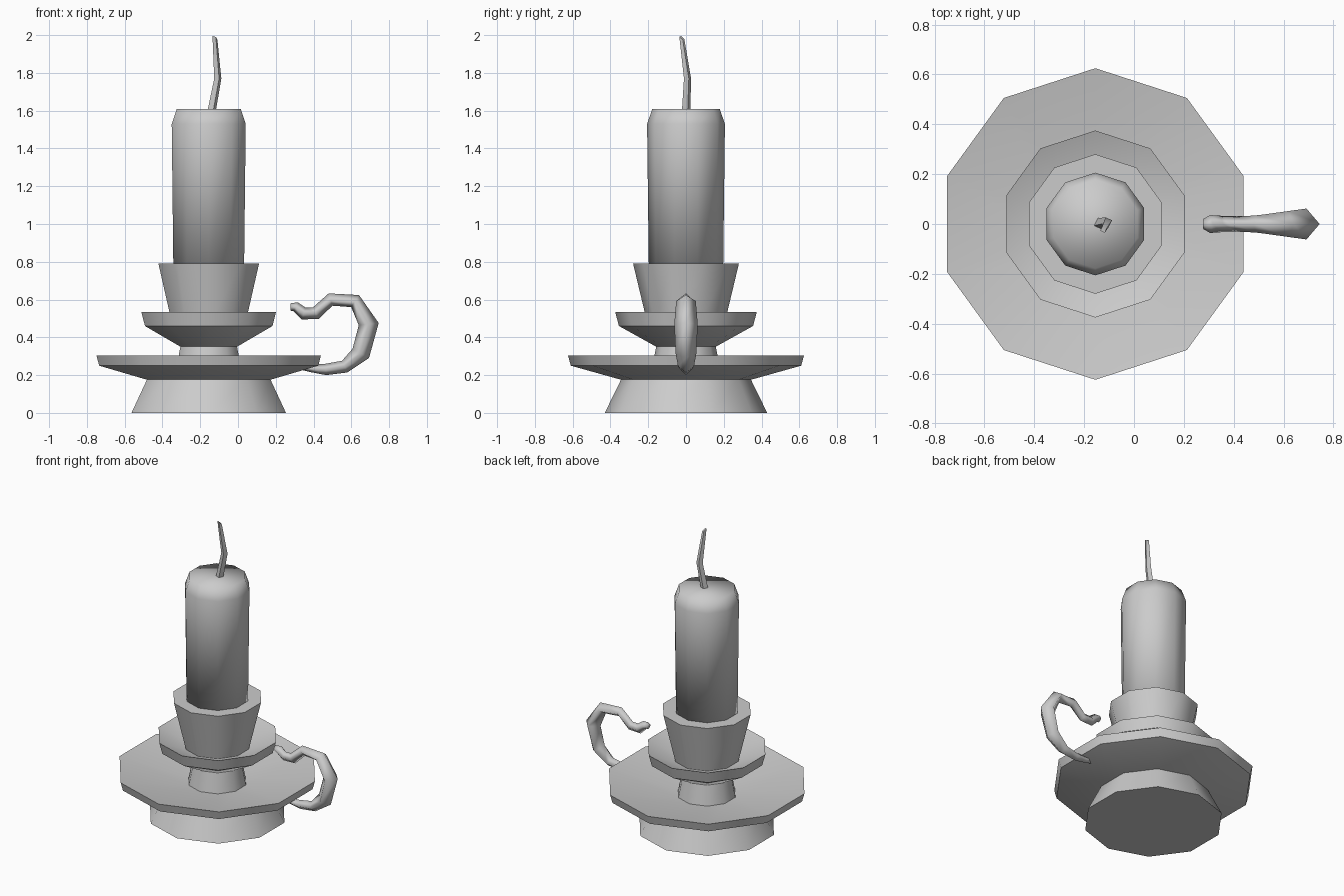
import bpy
import math
from mathutils import Vector

cube = bpy.data.objects.get("Cube")
if cube:
    bpy.data.objects.remove(cube)

AXIS_X = -0.155
SIDES = 10

grey = bpy.data.materials.new("plain grey")
grey.use_nodes = True
colour = (0.6, 0.6, 0.6, 1)
grey.diffuse_color = colour
grey.node_tree.nodes["Principled BSDF"].inputs["Base Color"].default_value = colour


def loft(name, rings, smooth_angle):
    """Skin a list of equal-length point rings and cap both ends."""
    n = len(rings[0])
    verts = [p for ring in rings for p in ring]
    faces = [tuple(reversed(range(n))), tuple(range(len(verts) - n, len(verts)))]
    for r in range(len(rings) - 1):
        for i in range(n):
            a, b = r * n + i, r * n + (i + 1) % n
            faces.append((a, b, b + n, a + n))
    mesh = bpy.data.meshes.new(name)
    mesh.from_pydata(verts, [], faces)
    mesh.materials.append(grey)
    obj = bpy.data.objects.new(name, mesh)
    bpy.context.collection.objects.link(obj)
    bpy.ops.object.select_all(action='DESELECT')
    obj.select_set(True)
    bpy.context.view_layer.objects.active = obj
    bpy.ops.object.mode_set(mode='EDIT')
    bpy.ops.mesh.select_all(action='SELECT')
    bpy.ops.mesh.normals_make_consistent(inside=False)
    bpy.ops.object.mode_set(mode='OBJECT')
    if smooth_angle >= 180:
        bpy.ops.object.shade_smooth()
    else:
        bpy.ops.object.shade_smooth_by_angle(angle=math.radians(smooth_angle))
    return obj


def turned(name, profile, smooth_angle=40):
    """Ten-sided turned part from (radius, height) pairs."""
    angles = [math.pi / 2 + math.tau * i / SIDES for i in range(SIDES)]
    return loft(name, [[(AXIS_X + r * math.cos(a), r * math.sin(a), z) for a in angles]
                       for r, z in profile], smooth_angle)


# Holder, from the foot up; both dishes are hollowed towards the middle
turned("foot", [(0.43, 0), (0.342, 0.18)])
turned("drip_plate", [(0.342, 0.175), (0.61, 0.25), (0.625, 0.305), (0.18, 0.22)])
turned("neck", [(0.185, 0.21), (0.157, 0.355)])
turned("saucer", [(0.157, 0.35), (0.355, 0.46), (0.375, 0.535), (0.2, 0.465)])
turned("candle_cup", [(0.2, 0.455), (0.28, 0.79)])

# Candle with a softened top
turned("candle", [(0.197, 0.78), (0.206, 1.53), (0.178, 1.61)], 180)

# Bent square wick: centre x, y, z and half width
wick_path = [(-0.143, 0, 1.58, 0.024), (-0.107, 0.008, 1.77, 0.02), (-0.122, -0.022, 1.985, 0.014)]
wick_rings = []
for k, (x, y, z, r) in enumerate(wick_path):
    ring = []
    for i in range(4):
        a = math.radians(20 + 90 * i)
        dx, dy = r * math.cos(a), r * math.sin(a)
        tilt = -0.6 * (dx + dy) if k == 2 else 0
        ring.append((x + dx, y + dy, z + tilt))
    wick_rings.append(ring)
loft("wick", wick_rings, 50)

# Curled handle of diamond section: x, z, half thickness, half width
handle_path = [
    (0.3, 0.255, 0.018, 0.02), (0.39, 0.235, 0.02, 0.025), (0.465, 0.23, 0.03, 0.032),
    (0.565, 0.245, 0.034, 0.042), (0.65, 0.315, 0.05, 0.055), (0.692, 0.47, 0.053, 0.062),
    (0.62, 0.592, 0.038, 0.052), (0.49, 0.6, 0.034, 0.034), (0.412, 0.528, 0.034, 0.031),
    (0.348, 0.526, 0.033, 0.033), (0.305, 0.562, 0.026, 0.036), (0.278, 0.56, 0.02, 0.02),
]
points = [Vector((x, 0, z)) for x, z, _, _ in handle_path]
handle_rings = []
for i, (_, _, thick, wide) in enumerate(handle_path):
    before, after = points[max(i - 1, 0)], points[min(i + 1, len(points) - 1)]
    along = (after - before).normalized()
    out = Vector((along.z, 0, -along.x)) * thick
    side = Vector((0, wide, 0))
    handle_rings.append([points[i] + d for d in (out, side, -out, -side)])
loft("handle", handle_rings, 180)
